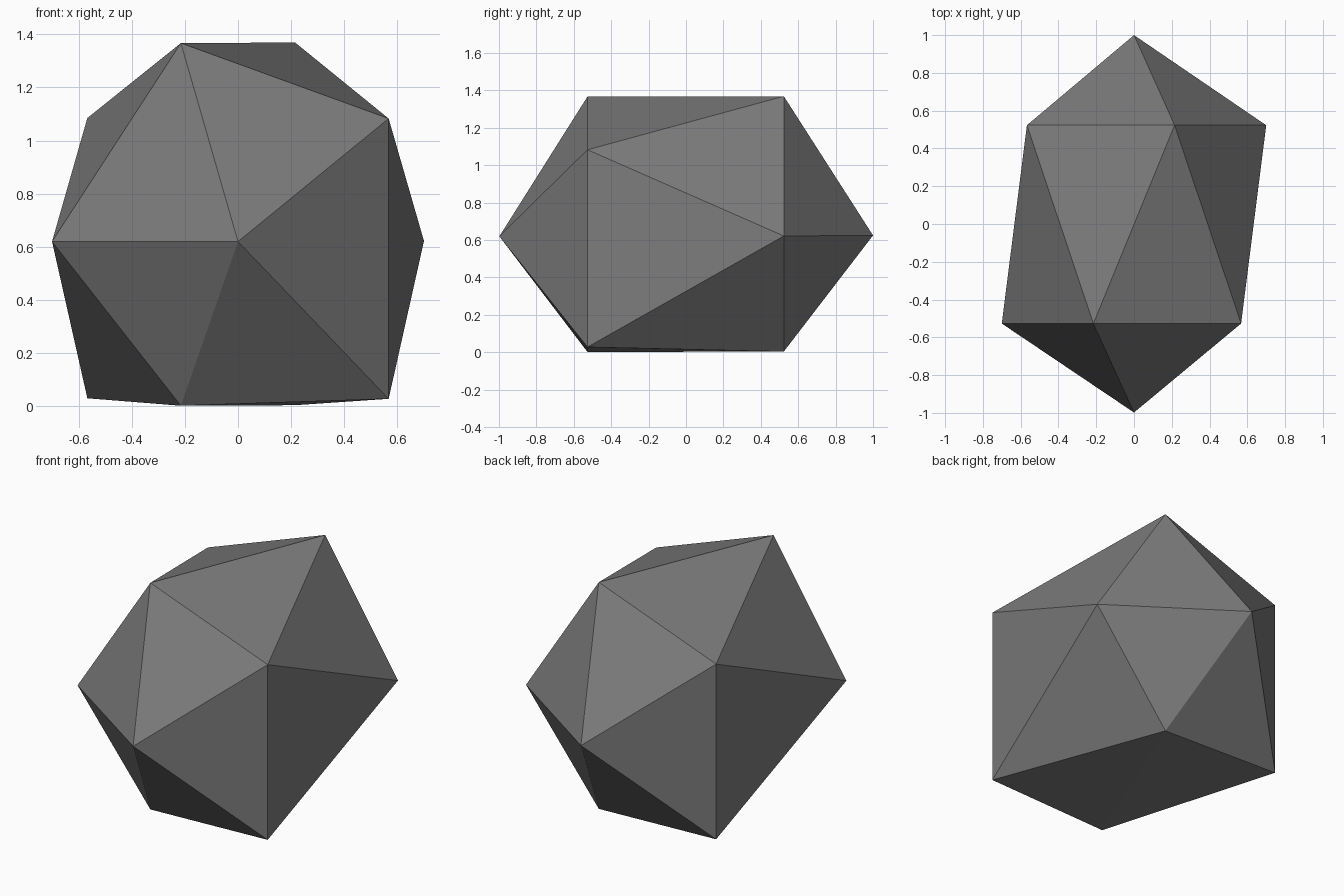
import bpy
import bmesh

cube = bpy.data.objects.get("Cube")
if cube:
    bpy.data.objects.remove(cube, do_unlink=True)

# Stone colour
grey = bpy.data.materials.new("stone grey")
grey.use_nodes = True
colour = (0.2, 0.2, 0.2, 1)
grey.diffuse_color = colour
bsdf = grey.node_tree.nodes["Principled BSDF"]
bsdf.inputs["Base Color"].default_value = colour
bsdf.inputs["Roughness"].default_value = 0.9

# Front five-sided ring (x, z), flattened underneath
ring = [(-0.70, 0.62), (-0.215, 1.367), (0.567, 1.083), (0.567, 0.028), (-0.215, 0.002)]

bm = bmesh.new()
front = [bm.verts.new((x, -0.527, z)) for x, z in ring]
# Back ring is the front ring turned half way round
back = [bm.verts.new((-x, 0.523, z + 0.002)) for x, z in ring]
front_tip = bm.verts.new((0, -0.998, 0.62))
back_tip = bm.verts.new((0, 1, 0.625))

# Zigzag band between the rings, then a fan to each tip
zigzag = []
for i in range(5):
    zigzag += [front[i], back[(2 - i) % 5]]
for i in range(10):
    bm.faces.new([zigzag[(i + j) % 10] for j in range(3)])
for i in range(5):
    bm.faces.new((front_tip, front[i], front[(i + 1) % 5]))
    bm.faces.new((back_tip, back[i], back[(i + 1) % 5]))
bmesh.ops.recalc_face_normals(bm, faces=bm.faces)

mesh = bpy.data.meshes.new("rock")
bm.to_mesh(mesh)
bm.free()
mesh.materials.append(grey)
rock = bpy.data.objects.new("rock", mesh)
bpy.context.collection.objects.link(rock)
